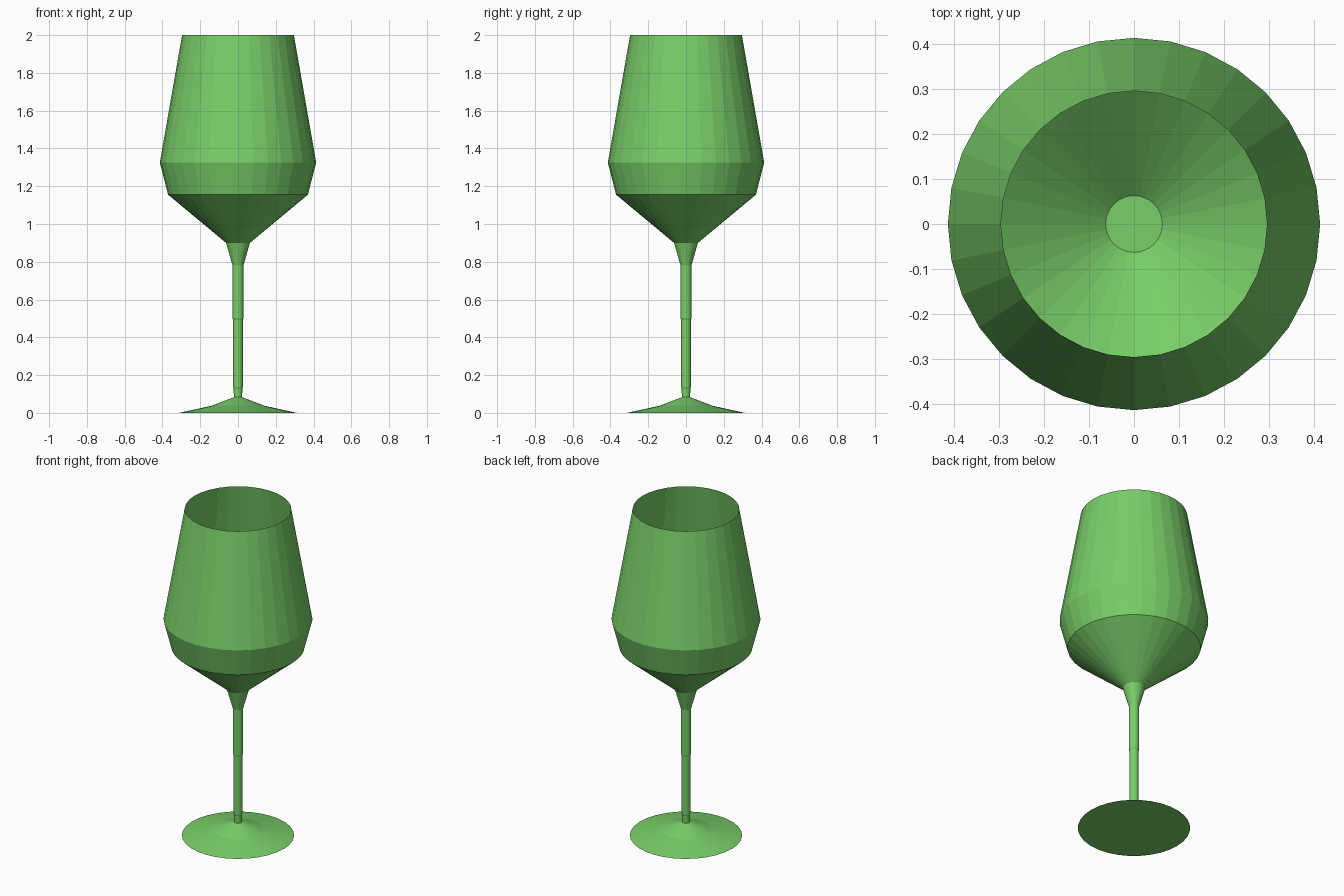
import bpy, bmesh
from math import cos, sin, tau

if "Cube" in bpy.data.objects:
    bpy.data.objects.remove(bpy.data.objects["Cube"])

SIDES = 32

mat = bpy.data.materials.new("green")
mat.diffuse_color = (0.19, 0.62, 0.14, 1)
mat.use_nodes = True
mat.node_tree.nodes["Principled BSDF"].inputs["Base Color"].default_value = mat.diffuse_color


def lathe(name, profile, cap_bottom=False):
    """Revolve (radius, height) points around z as flat-faced rings."""
    bm = bmesh.new()
    rings = [[bm.verts.new((r * cos(tau * i / SIDES), r * sin(tau * i / SIDES), z))
              for i in range(SIDES)] for r, z in profile]
    for low, high in zip(rings, rings[1:]):
        for i in range(SIDES):
            j = (i + 1) % SIDES
            bm.faces.new((low[i], low[j], high[j], high[i]))
    if cap_bottom:
        bm.faces.new(rings[0][::-1])
    mesh = bpy.data.meshes.new(name)
    bm.to_mesh(mesh)
    bm.free()
    mesh.materials.append(mat)
    obj = bpy.data.objects.new(name, mesh)
    bpy.context.collection.objects.link(obj)
    return obj


# Foot: shallow two-step cone, closed underneath
lathe("foot", [(0.312, 0), (0.14, 0.038), (0.022, 0.083)], cap_bottom=True)

# Stem: slightly thickening upward, flaring into the bowl
lathe("stem", [(0.022, 0.083), (0.023, 0.13), (0.026, 0.135), (0.026, 0.495),
               (0.029, 0.5), (0.029, 0.78), (0.063, 0.90)])

# Bowl: thin single-walled cup with a small flat floor
lathe("bowl", [(0.063, 0.90), (0.37, 1.155), (0.414, 1.325), (0.296, 2.0)],
      cap_bottom=True)
